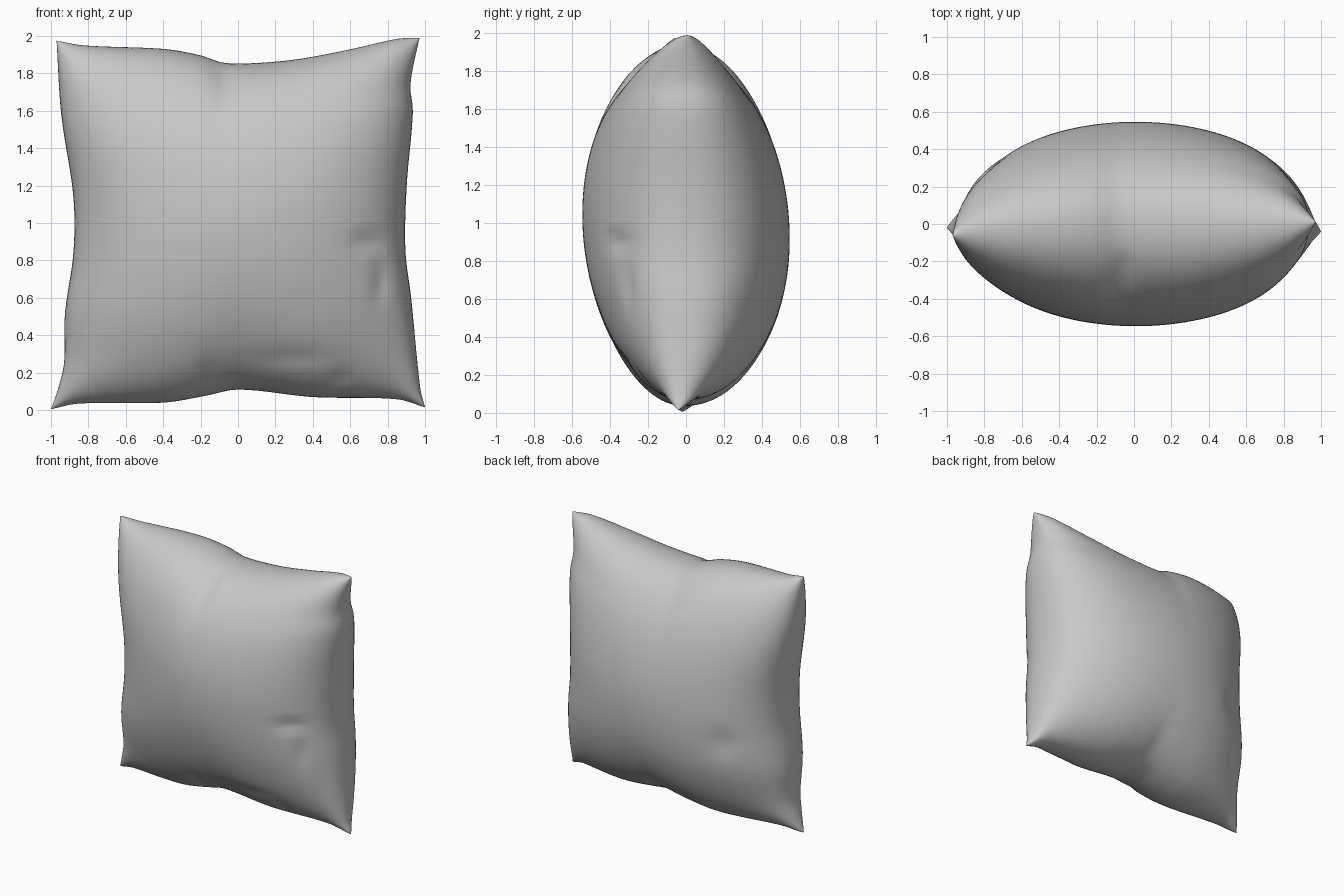
import bpy, bmesh, math

if "Cube" in bpy.data.objects:
    bpy.data.objects.remove(bpy.data.objects["Cube"])

# Smooth curve through a few outline points
def curve(pts, t):
    k = 0
    while k < len(pts) - 2 and t > pts[k + 1][0]:
        k += 1
    def slope(i):
        a, b = pts[max(i - 1, 0)], pts[min(i + 1, len(pts) - 1)]
        return (b[1] - a[1]) / (b[0] - a[0])
    (x0, y0), (x1, y1) = pts[k], pts[k + 1]
    h = x1 - x0
    s = (t - x0) / h
    return ((2*s**3 - 3*s*s + 1) * y0 + (s**3 - 2*s*s + s) * h * slope(k)
            + (3*s*s - 2*s**3) * y1 + (s**3 - s*s) * h * slope(k + 1))

# Pinched seam outline, each side read along -1..1
LEFT = [(-1, -1.0), (-.9, -.965), (-.75, -.93), (-.48, -.925), (-.15, -.88), (.15, -.88), (.6, -.945), (1, -.97)]
RIGHT = [(-1, 1.0), (-.9, .975), (-.4, .925), (-.15, .895), (.2, .902), (.6, .935), (.75, .922), (1, .97)]
BOTTOM = [(-1, .005), (-.85, .035), (-.4, .04), (-.18, .075), (0, .11), (.4, .07), (.85, .058), (1, .015)]
TOP = [(-1, 1.975), (-.85, 1.95), (-.4, 1.93), (-.2, 1.895), (-.07, 1.855), (.28, 1.87), (.6, 1.925), (.88, 1.985), (1, 1.99)]

# Wrinkles: side, x, z, x size, z size, depth
DENTS = [(-1, .70, .90, .09, .035, .035), (-1, .76, .68, .04, .12, .02),
         (-1, -.06, 1.78, .04, .12, .035), (-1, .3, .28, .2, .05, .012),
         (-1, -.15, .2, .05, .1, .02), (-1, .55, .17, .05, .06, .015),
         (1, -.6, .75, .1, .1, .02), (1, .05, .2, .05, .12, .015)]

def point(u, v, side):
    a, b = (u + 1) / 2, (v + 1) / 2
    x = curve(LEFT, v) * (1 - a) + curve(RIGHT, v) * a
    z = curve(BOTTOM, u) * (1 - b) + curve(TOP, u) * b
    seam = (-.02 * (1-a) - .04 * a) * (1-b) + (-.06 * (1-a) + .01 * a) * b
    seam *= (u * v) ** 2
    pu, pv = max(0, 1 - u*u), max(0, 1 - v*v)
    h = .545 * pu ** .42 * pv ** .47 * (1 - side * .07 * v)
    for s, cx, cz, sx, sz, d in DENTS:
        if s == side:
            h -= d * math.exp(-((x-cx)/sx)**2 - ((z-cz)/sz)**2) * min(1, pu * pv * 8)
    return (x, seam + side * h, z)

# Cushion: two puffed sheets joined along the seam
N = 64
bm = bmesh.new()
steps = [math.sin(math.pi / 2 * (2 * i / N - 1)) for i in range(N + 1)]
for side in (-1, 1):
    g = [[bm.verts.new(point(u, v, side)) for u in steps] for v in steps]
    for j in range(N):
        for i in range(N):
            q = [g[j][i], g[j][i+1], g[j+1][i+1], g[j+1][i]]
            bm.faces.new(q if side < 0 else q[::-1])
bmesh.ops.remove_doubles(bm, verts=bm.verts, dist=.0002)
bmesh.ops.recalc_face_normals(bm, faces=bm.faces)
for f in bm.faces:
    f.smooth = True
mesh = bpy.data.meshes.new("cushion")
bm.to_mesh(mesh)
bm.free()
cushion = bpy.data.objects.new("cushion", mesh)
bpy.context.collection.objects.link(cushion)

fabric = bpy.data.materials.new("grey fabric")
fabric.diffuse_color = (.58, .58, .58, 1)
fabric.use_nodes = True
fabric.node_tree.nodes["Principled BSDF"].inputs["Base Color"].default_value = fabric.diffuse_color
mesh.materials.append(fabric)
